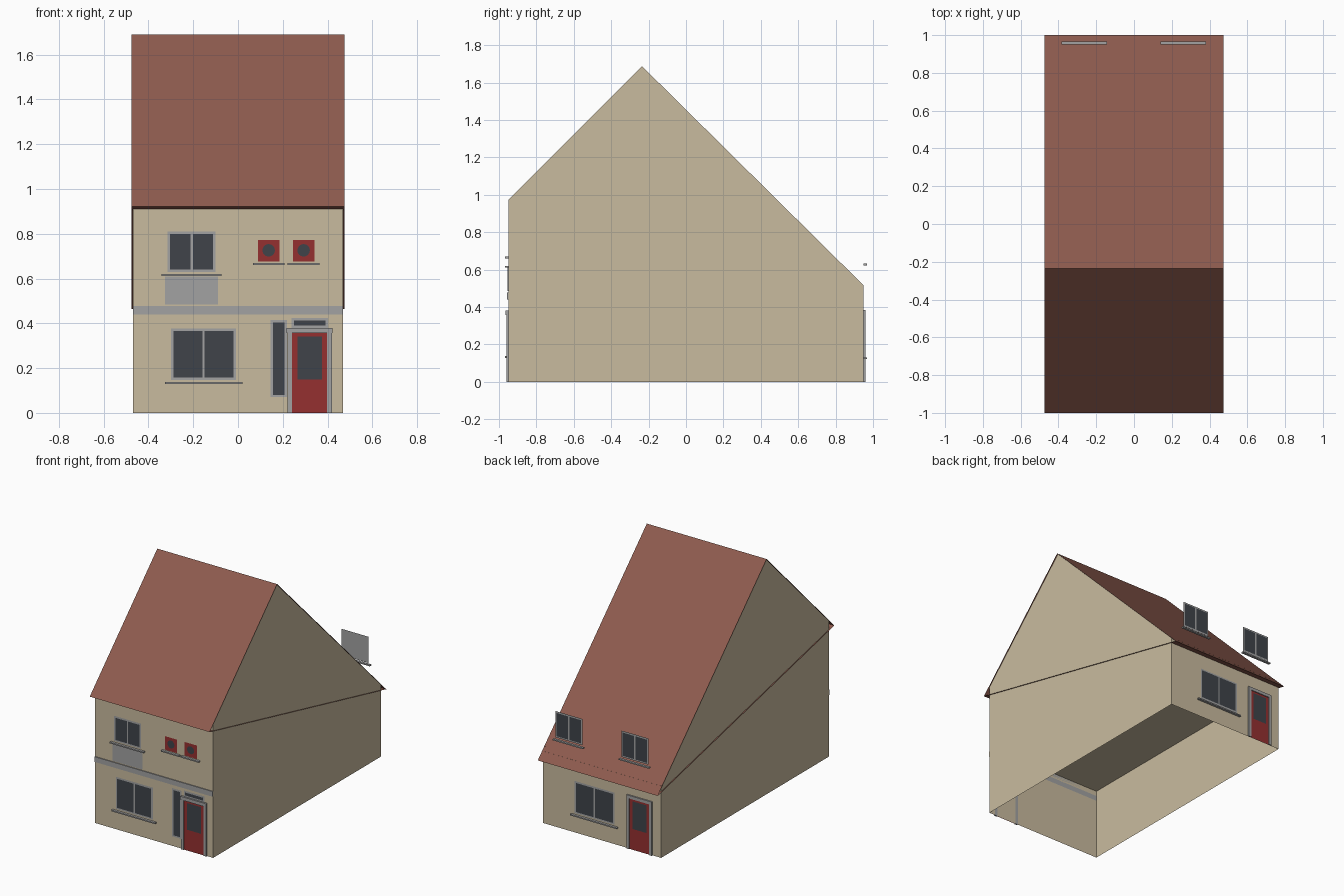
import bpy, bmesh
from mathutils import Matrix

if "Cube" in bpy.data.objects:
    bpy.data.objects.remove(bpy.data.objects["Cube"])


def material(name, rgb):
    m = bpy.data.materials.new(name)
    m.diffuse_color = (*rgb, 1)
    m.use_nodes = True
    m.node_tree.nodes["Principled BSDF"].inputs["Base Color"].default_value = m.diffuse_color
    return m


WALL = material("cream_wall", (0.584, 0.497, 0.347))
ROOF = material("roof_tile", (0.27, 0.105, 0.077))
RED = material("red_paint", (0.30, 0.03, 0.03))
GLASS = material("dark_glass", (0.05, 0.056, 0.068))
TRIM = material("grey_trim", (0.36, 0.36, 0.36))
FRONT, BACK, D, W = -1, 1, 0.95, 0.468


def mesh_object(name, verts, faces, mat):
    me = bpy.data.meshes.new(name)
    me.from_pydata(verts, [], faces)
    me.materials.append(mat)
    ob = bpy.data.objects.new(name, me)
    bpy.context.collection.objects.link(ob)
    return ob


def panel(name, x0, x1, z0, z1, side, out, mat):
    """Flat sheet facing outwards, 'out' in front of the facade."""
    y = side * (D + out)
    v = [(x0, y, z0), (x1, y, z0), (x1, y, z1), (x0, y, z1)]
    return mesh_object(name, v, [(0, 1, 2, 3) if side < 0 else (3, 2, 1, 0)], mat)


def box(name, x0, x1, z0, z1, side, out, mat=TRIM, base=0.0):
    """Block standing out from the facade."""
    ya, yb = sorted((side * (D + base), side * (D + out)))
    bm = bmesh.new()
    bmesh.ops.create_cube(bm, size=1, matrix=Matrix.Translation(
        ((x0 + x1) / 2, (ya + yb) / 2, (z0 + z1) / 2)) @ Matrix.Diagonal((x1 - x0, yb - ya, z1 - z0, 1)))
    me = bpy.data.meshes.new(name)
    bm.to_mesh(me)
    bm.free()
    me.materials.append(mat)
    ob = bpy.data.objects.new(name, me)
    bpy.context.collection.objects.link(ob)
    return ob


def window(name, x0, x1, z0, z1, side, panes=2, rim=0.011, sill=0.027):
    """Frame sheet, glass panes and an optional sill."""
    panel(name + "_frame", x0, x1, z0, z1, side, 0.003, TRIM)
    step = (x1 - x0 - rim) / panes
    for i in range(panes):
        a = x0 + rim + i * step
        panel(f"{name}_glass_{i + 1}", a, a + step - rim, z0 + rim, z1 - rim, side, 0.005, GLASS)
    if sill:
        box(name + "_sill", x0 - sill, x1 + sill, z0 - 0.019, z0 - 0.010, side, 0.017)


def door(name, x0, x1, top, side):
    """Red door leaf with a glazed upper part and side posts."""
    panel(name + "_leaf", x0, x1, 0, top, side, 0.004, RED)
    panel(name + "_glass", x0 + 0.023, x1 - 0.023, 0.15, top - 0.015, side, 0.006, GLASS)
    for tag, a in (("left", x0 - 0.022), ("right", x1)):
        box(f"{name}_post_{tag}", a, a + 0.022, 0, top, side, 0.010)


# House walls: pentagon outline pulled along x, open underneath, with a flat ceiling
outline = [(-D, 0), (-D, 0.972), (-0.235, 1.687), (D, 0.515), (D, 0)]
v = [(x, y, z) for x in (-W, W) for y, z in outline]
mesh_object("house_walls", v, [(4, 3, 2, 1, 0), (5, 6, 7, 8, 9), (0, 1, 6, 5), (3, 4, 9, 8)], WALL)
mesh_object("ceiling", [(-W, -D, 0.513), (W, -D, 0.513), (W, D, 0.513), (-W, D, 0.513)],
            [(0, 1, 2, 3)], WALL)

# Roof: two slopes and the sloping underside, open at the gable ends
v = [(x, y, z) for x in (-0.475, 0.475) for y, z in ((-1, 0.922), (-0.235, 1.69), (1, 0.465))]
mesh_object("roof", v, [(0, 3, 4, 1), (1, 4, 5, 2), (2, 5, 3, 0)], ROOF)

# Front: ground floor window, door with side light and transom
window("front_lower_window", -0.30, -0.008, 0.147, 0.377, FRONT)
window("side_light", 0.145, 0.219, 0.07, 0.415, FRONT, panes=1, sill=0)
window("transom", 0.238, 0.402, 0.38, 0.423, FRONT, panes=1, sill=0)
door("front_door", 0.242, 0.398, 0.356, FRONT)
box("front_door_lintel", 0.217, 0.421, 0.356, 0.380, FRONT, 0.014)

# Front: floor band, upper window with apron panel
box("floor_band", -W, W, 0.44, 0.477, FRONT, 0.006)
window("front_upper_window", -0.314, -0.10, 0.63, 0.81, FRONT)
box("window_apron", -0.325, -0.09, 0.485, 0.61, FRONT, 0.005)

# Front: two small red windows with round glass
for i, cx in enumerate((0.137, 0.293)):
    n = f"round_window_{i + 1}"
    panel(n + "_frame", cx - 0.048, cx + 0.048, 0.675, 0.772, FRONT, 0.003, RED)
    box(n + "_sill", cx - 0.071, cx + 0.071, 0.660, 0.669, FRONT, 0.017)
    bpy.ops.mesh.primitive_circle_add(vertices=16, radius=0.028, fill_type='NGON',
                                      location=(cx, -D - 0.005, 0.726), rotation=(1.570796, 0, 0))
    ob = bpy.context.object
    ob.name = n + "_glass"
    ob.data.materials.append(GLASS)

# Back: ground floor window and door
window("back_lower_window", -0.10, 0.215, 0.14, 0.37, BACK)
door("back_door", -0.378, -0.222, 0.363, BACK)
box("back_door_lintel", -0.40, -0.20, 0.363, 0.385, BACK, 0.010)

# Back: two upright windows standing above the eave
for i, cx in enumerate((-0.264, 0.26)):
    n = f"back_upper_window_{i + 1}"
    window(n, cx - 0.108, cx + 0.108, 0.642, 0.83, BACK, sill=0)
    box(n + "_sill", cx - 0.12, cx + 0.12, 0.622, 0.631, BACK, 0.017)
